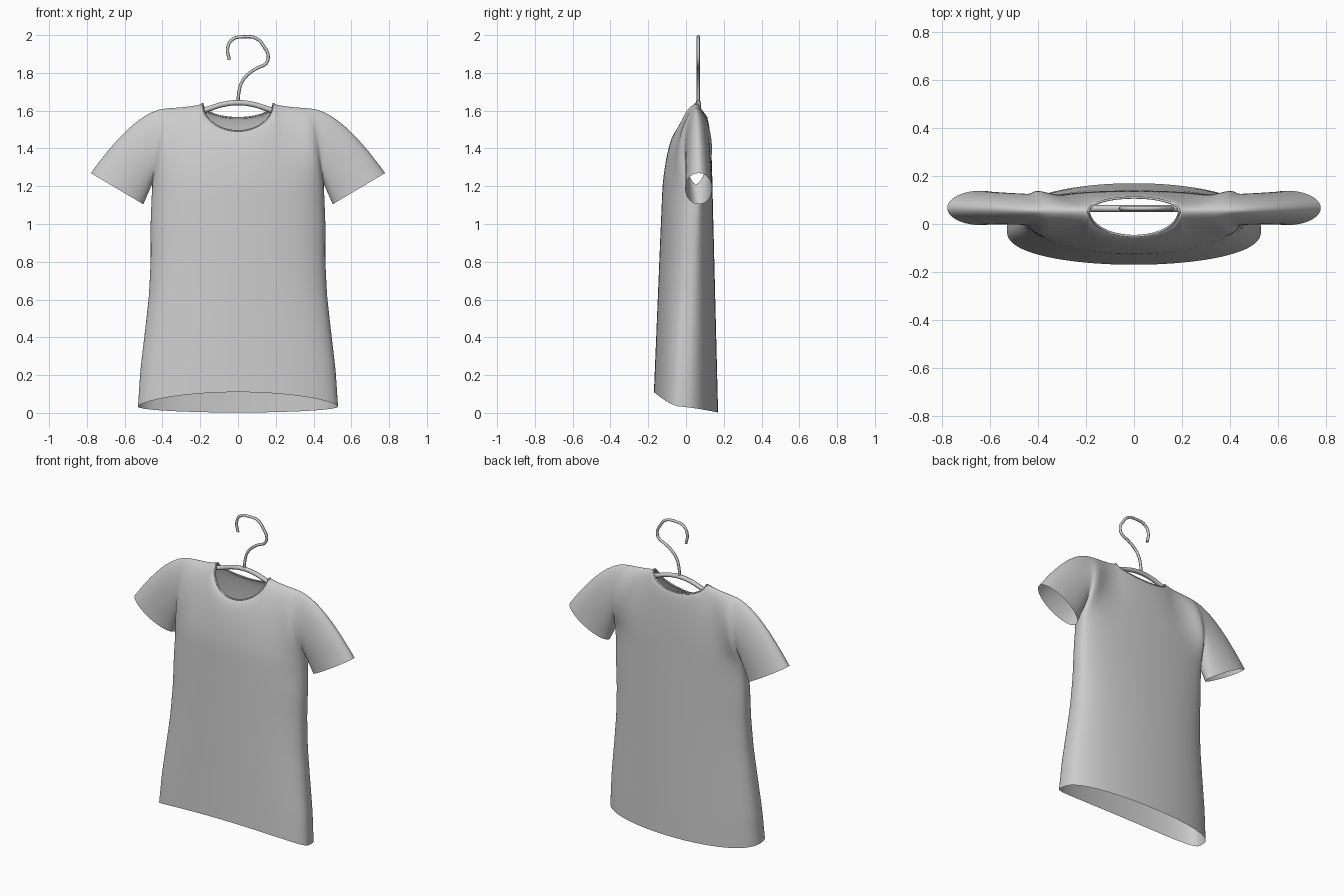
import bpy, bmesh
from math import sin, cos, pi, sqrt
from mathutils import Vector

cube = bpy.data.objects.get("Cube")
if cube:
    bpy.data.objects.remove(cube)

grey = bpy.data.materials.new("light_grey")
grey.use_nodes = True
grey.diffuse_color = (0.6, 0.6, 0.6, 1)
grey.node_tree.nodes["Principled BSDF"].inputs["Base Color"].default_value = (0.6, 0.6, 0.6, 1)

K, NECK = 24, 8           # columns per half panel, columns within the neckline
ROWS, YOKE, SLEEVE = 18, 14, 12
NECK_X, SHOULDER_X, ARMPIT_Z = 0.188, 0.40, 1.2
SHOULDER_Y = 0.055
WIDTHS = [0.53, 0.517, 0.494, 0.472, 0.462, 0.463, 0.455]   # half widths, hem to armpit


def lerp(a, b, t):
    return a + (b - a) * t


def half_width(t):
    f = min(t, 0.9999) * (len(WIDTHS) - 1)
    i = int(f)
    return lerp(WIDTHS[i], WIDTHS[i + 1], f - i)


def body_point(k, t, front):
    """Torso from hem (t=0) to armpit (t=1)."""
    a = k / K * pi / 2
    c = max(cos(a), 0.0)
    side = lerp(-0.03, 0.05, t)
    centre = lerp(-0.17, -0.125, t) if front else lerp(0.17, 0.14, t)
    hem = 0.033 + (0.077 * c ** 1.3 if front else -0.031 * c)
    y = side + (centre - side) * c ** (0.85 if front else 0.75)
    return Vector((half_width(t) * sin(a), y, lerp(hem, ARMPIT_Z, t)))


def top_point(k, front):
    """Shoulder seam and neckline."""
    n, sign = abs(k), (1 if k >= 0 else -1)
    if n <= NECK:
        a = n / NECK * pi / 2
        y = SHOULDER_Y + (-0.105 if front else 0.055) * cos(a)
        z = 1.637 - (0.145 if front else 0.075) * cos(a)
        return Vector((sign * NECK_X * sin(a), y, z))
    s = (n - NECK) / (K - NECK)
    z = 1.621 + 0.016 * (1 - s) ** 4 - 0.011 * s * s
    return Vector((sign * lerp(NECK_X, SHOULDER_X, s), SHOULDER_Y, z))


def yoke_point(k, i, front):
    """Chest and back from armpit up to shoulder and neckline."""
    t = sin(i / YOKE * pi / 2)
    low, top = body_point(k, 1, front), top_point(k, front)
    g = lerp(t, 1 - sqrt(max(0, 1 - t * t)), 0.65 if front else 0.9)
    p = low.lerp(top, t)
    p.y = lerp(low.y, top.y, g)
    bulge = max(0, sin(pi * t)) ** 0.6 * abs(sin(k / K * pi / 2)) ** 6
    p.y += (-0.06 if front else 0.077) * bulge
    return p


def add_grid(bm, rows, closed=False):
    verts = [[bm.verts.new(p) for p in row] for row in rows]
    n = len(rows[0])
    for a, b in zip(verts, verts[1:]):
        for j in range(n if closed else n - 1):
            m = (j + 1) % n
            bm.faces.new((a[j], a[m], b[m], b[j]))


def sleeve_rows(sign):
    """Rings from the armhole to the cuff."""
    k = sign * K
    hole = [yoke_point(k, i, True) for i in range(YOKE + 1)]
    hole += [yoke_point(k, i, False) for i in range(YOKE - 1, 0, -1)]
    rows = []
    for r in range(SLEEVE + 1):
        s = r / SLEEVE
        ring = []
        for j, p in enumerate(hole):
            phi = pi * j / YOKE
            cuff = Vector((sign * (0.64 - 0.14 * cos(phi)),
                           0.067 - 0.072 * sin(phi), 1.187 - 0.083 * cos(phi)))
            q = p.lerp(cuff, s)
            bend = 2 * s * (1 - s) * (1 - cos(phi)) / 2
            ring.append(q + Vector((sign * -0.035, 0, 0.145)) * bend)
        rows.append(ring)
    return rows


def smooth(ob):
    bpy.ops.object.select_all(action='DESELECT')
    ob.select_set(True)
    bpy.context.view_layer.objects.active = ob
    bpy.ops.object.shade_smooth()


# Shirt: torso, yoke and sleeves welded into one open surface
bm = bmesh.new()
cols = range(-K, K + 1)
for front in (True, False):
    add_grid(bm, [[body_point(k, r / ROWS, front) for k in cols] for r in range(ROWS + 1)])
    add_grid(bm, [[yoke_point(k, i, front) for k in cols] for i in range(YOKE + 1)])
for sign in (1, -1):
    add_grid(bm, sleeve_rows(sign), closed=True)
bmesh.ops.remove_doubles(bm, verts=bm.verts, dist=0.0004)
# Relax the chest and armhole seams
seams = [v for v in bm.verts if v.co.z > 1.0 and not v.is_boundary]
for _ in range(4):
    bmesh.ops.smooth_vert(bm, verts=seams, factor=0.5, use_axis_y=True)
bmesh.ops.recalc_face_normals(bm, faces=bm.faces)
mesh = bpy.data.meshes.new("shirt")
bm.to_mesh(mesh)
bm.free()
mesh.materials.append(grey)
shirt = bpy.data.objects.new("shirt", mesh)
bpy.context.collection.objects.link(shirt)
smooth(shirt)
shirt.modifiers.new("soften", 'SUBSURF').levels = 1
shirt.modifiers["soften"].render_levels = 1


def tube(name, points, radius, closed=False):
    curve = bpy.data.curves.new(name, 'CURVE')
    curve.dimensions = '3D'
    curve.bevel_depth = radius
    curve.bevel_resolution = 2
    curve.resolution_u = 4
    curve.use_fill_caps = True
    spline = curve.splines.new('BEZIER')
    spline.bezier_points.add(len(points) - 1)
    for bp, p in zip(spline.bezier_points, points):
        bp.co = p
        bp.handle_left_type = bp.handle_right_type = 'AUTO'
    spline.use_cyclic_u = closed
    curve.materials.append(grey)
    ob = bpy.data.objects.new(name, curve)
    bpy.context.collection.objects.link(ob)
    bpy.ops.object.select_all(action='DESELECT')
    ob.select_set(True)
    bpy.context.view_layer.objects.active = ob
    bpy.ops.object.convert(target='MESH')
    smooth(bpy.context.object)


# Rolled neckline
neckline = [top_point(k, True) for k in range(-NECK, NECK + 1)]
neckline += [top_point(k, False) for k in range(NECK - 1, -NECK, -1)]
tube("neck_band", neckline, 0.005, closed=True)

# Hanger: curved bar and wire hook
BAR_Y = 0.065
bar = [(0.34, 1.555), (0.25, 1.58), (0.16, 1.608), (0.08, 1.633)]
bar_path = [(-x, BAR_Y, z) for x, z in bar] + [(0, BAR_Y, 1.642)]
bar_path += [(x, BAR_Y, z) for x, z in reversed(bar)]
tube("hanger_bar", bar_path, 0.014)

hook = [(0, 1.645), (0.005, 1.70), (0.02, 1.75), (0.05, 1.79), (0.10, 1.825),
        (0.148, 1.85), (0.16, 1.89), (0.14, 1.935), (0.098, 1.982), (0.03, 1.991),
        (-0.03, 1.977), (-0.055, 1.93), (-0.046, 1.87)]
tube("hanger_hook", [(x, BAR_Y, z) for x, z in hook], 0.0085)
